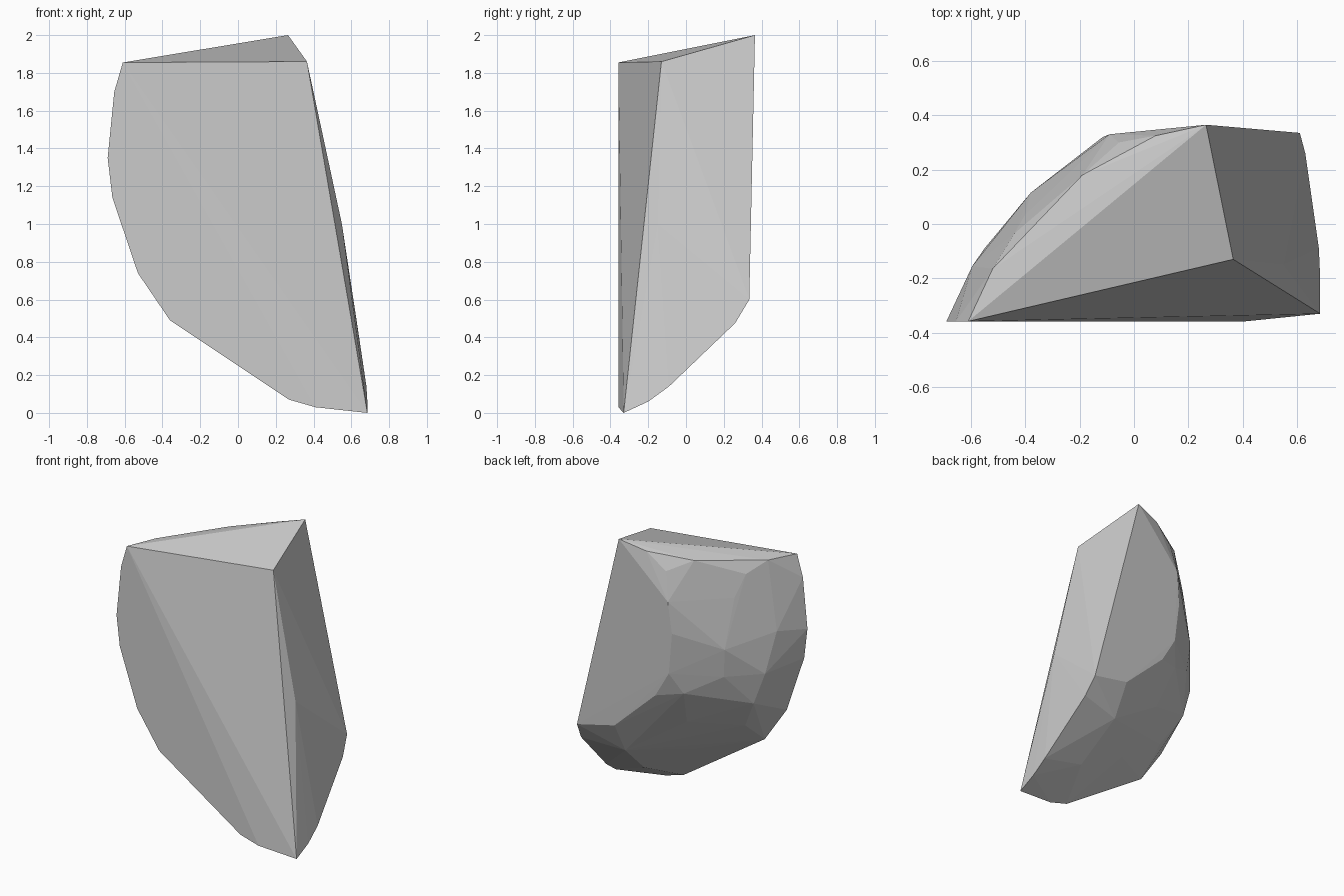
import bpy
import bmesh

# Flat cut front, outline in x/z running from the top corner down to the lower right
front_outline = [(-0.61, 1.855), (-0.655, 1.70), (-0.69, 1.35), (-0.665, 1.14),
                 (-0.53, 0.74), (-0.36, 0.49), (0.27, 0.07), (0.41, 0.03)]

# Sloping top corners and the chamfered rim behind them
top = [(0.365, -0.13, 1.86), (0.265, 0.365, 2.0),
       (-0.52, -0.165, 1.86), (-0.19, 0.18, 1.90), (0.08, 0.325, 1.95)]

# Right side, from the lower tip up to the back corner
right_side = [(0.685, -0.33, 0.0), (0.55, -0.15, 1.0), (0.685, -0.2, 0.06),
              (0.68, -0.09, 0.14), (0.63, 0.26, 0.475), (0.61, 0.335, 0.6)]

# Rounded back, upper and middle
back = [(-0.055, 0.30, 1.835), (-0.44, -0.035, 1.79), (-0.09, 0.33, 1.64),
        (-0.235, 0.185, 1.67), (-0.40, 0.035, 1.64), (-0.533, -0.13, 1.615),
        (-0.115, 0.32, 1.42), (-0.38, 0.115, 1.30), (-0.595, -0.155, 1.385),
        (-0.085, 0.312, 1.13), (-0.363, 0.10, 1.10), (-0.55, -0.09, 1.10)]

# Rounded underside
belly = [(0.02, 0.311, 0.95), (0.33, 0.32, 0.66), (-0.15, 0.24, 0.98),
         (-0.475, -0.07, 0.88), (-0.257, 0.05, 0.815), (-0.09, 0.12, 0.72),
         (-0.35, -0.155, 0.66), (0.33, 0.20, 0.44), (0.0, -0.12, 0.42),
         (0.38, -0.08, 0.20)]

points = [(x, -0.358, z) for x, z in front_outline] + top + right_side + back + belly

# Wrap the faceted rock around its corners
bm = bmesh.new()
for p in points:
    bm.verts.new(p)
hull = bmesh.ops.convex_hull(bm, input=bm.verts)
loose = [v for v in bm.verts if not v.link_faces]
bmesh.ops.delete(bm, geom=loose, context='VERTS')
bmesh.ops.recalc_face_normals(bm, faces=bm.faces)

mesh = bpy.data.meshes.new("rock_shard")
bm.to_mesh(mesh)
bm.free()
rock = bpy.data.objects.new("rock_shard", mesh)
bpy.context.collection.objects.link(rock)

# Plain grey stone
stone = bpy.data.materials.new("grey_stone")
stone.diffuse_color = (0.6, 0.6, 0.6, 1.0)
mesh.materials.append(stone)
